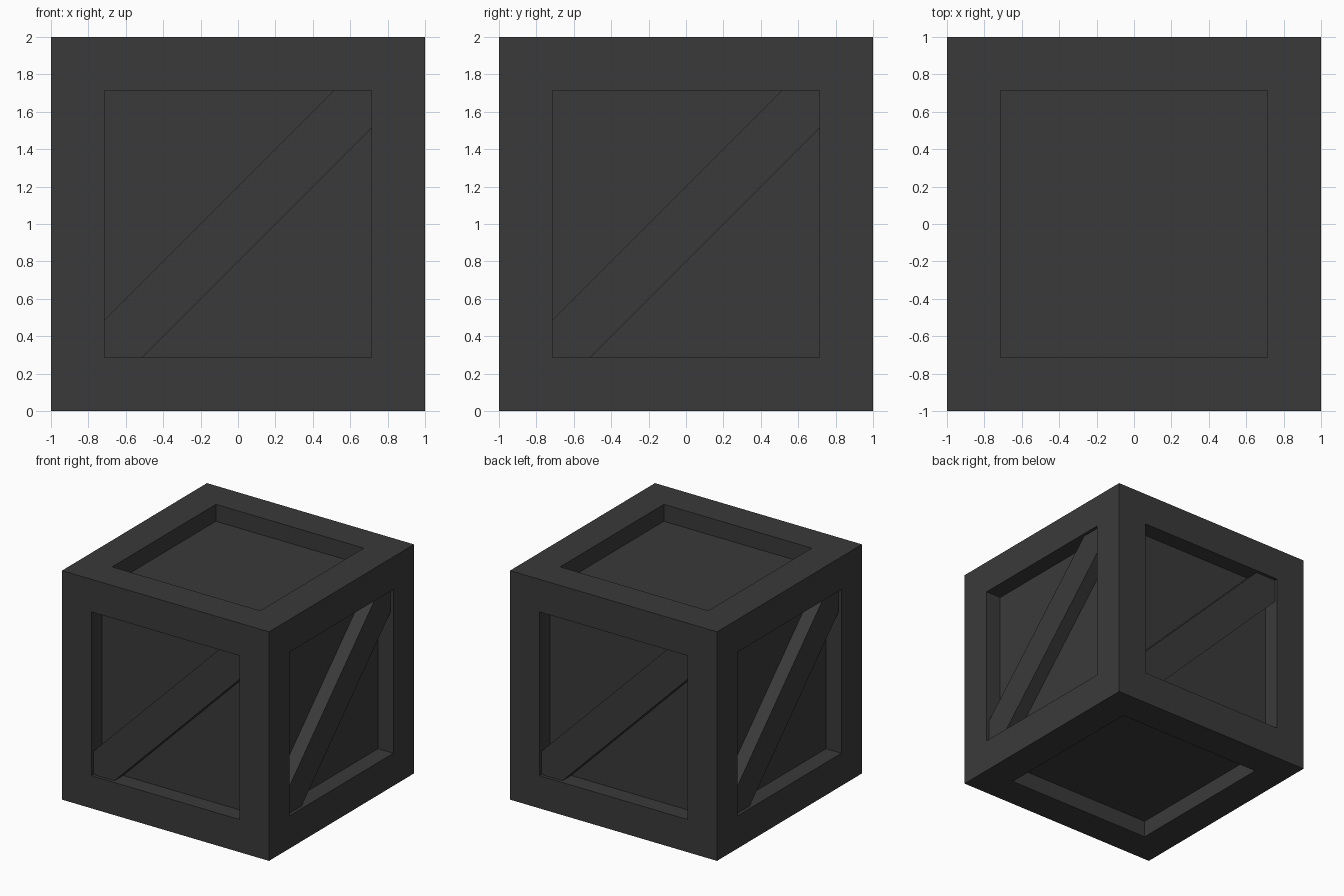
import bpy
import bmesh
from math import pi
from mathutils import Matrix, Vector

HALF = 1.0        # half the crate side
BORDER = 0.285    # width of the frame boards
RECESS = 0.148    # depth of the sunken panels
BRACE_TOP = 0.027 # how far the braces sit below the frame
BRACE_CUT = 0.203 # brace corner length along the opening edge

default = bpy.data.objects.get("Cube")
if default:
    bpy.data.objects.remove(default, do_unlink=True)

# One dark grey for the whole crate
grey = bpy.data.materials.new("dark_grey")
grey.use_nodes = True
colour = (0.042, 0.042, 0.042, 1.0)
grey.diffuse_color = colour
shader = next(n for n in grey.node_tree.nodes if n.type == 'BSDF_PRINCIPLED')
shader.inputs["Base Color"].default_value = colour


def add_object(name, bm):
    bmesh.ops.recalc_face_normals(bm, faces=bm.faces[:])
    mesh = bpy.data.meshes.new(name)
    bm.to_mesh(mesh)
    bm.free()
    mesh.materials.append(grey)
    obj = bpy.data.objects.new(name, mesh)
    bpy.context.collection.objects.link(obj)


# Crate body: a cube with a flat border and a straight-walled recess on each face
bm = bmesh.new()
bmesh.ops.create_cube(bm, size=2 * HALF, matrix=Matrix.Translation((0, 0, HALF)))
bm.normal_update()
panels = bm.faces[:]
bmesh.ops.inset_individual(bm, faces=panels, thickness=BORDER, use_even_offset=True)
panels = bmesh.ops.extrude_discrete_faces(bm, faces=panels)["faces"]
bm.normal_update()
for face in panels:
    bmesh.ops.translate(bm, verts=face.verts[:], vec=-face.normal * RECESS)
add_object("crate_body", bm)


# Diagonal brace on each upright side, its ends cut to fit the opening corners
def add_brace(name, angle):
    e = HALF - BORDER
    c = e - BRACE_CUT
    outline = [(-e, -e), (-c, -e), (e, c), (e, e), (c, e), (-e, -c)]
    bm = bmesh.new()
    base = bm.faces.new([bm.verts.new((x, RECESS - HALF, z + HALF)) for x, z in outline])
    out = bmesh.ops.extrude_face_region(bm, geom=[base])
    raised = [g for g in out["geom"] if isinstance(g, bmesh.types.BMVert)]
    bmesh.ops.translate(bm, verts=raised, vec=Vector((0, BRACE_TOP - RECESS, 0)))
    bm.transform(Matrix.Rotation(angle, 4, 'Z'))
    add_object(name, bm)


for i, side in enumerate(("front", "left", "back", "right")):
    add_brace(side + "_brace", i * pi / 2)
